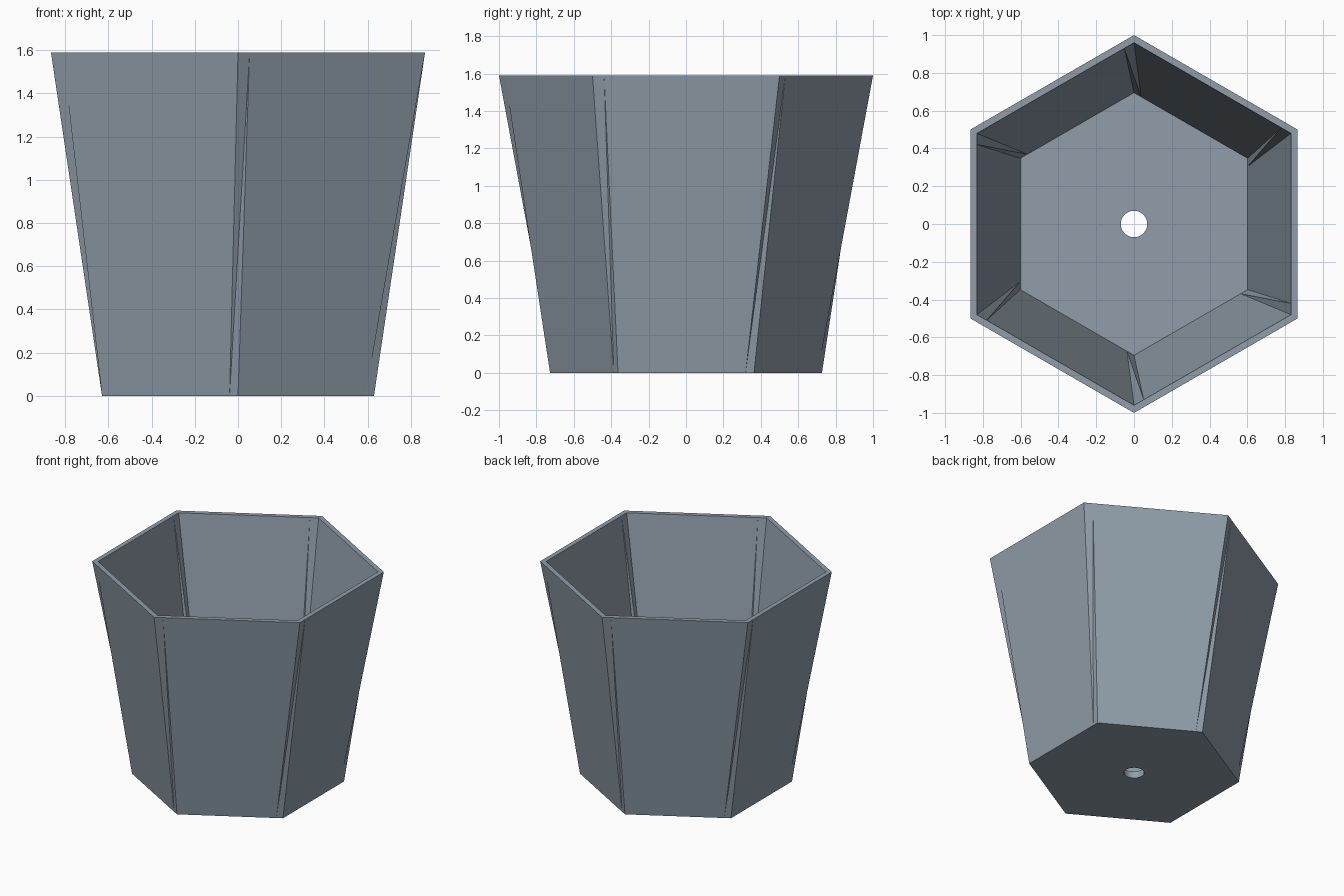
import bpy, bmesh, math
from mathutils import Vector

if "Cube" in bpy.data.objects:
    bpy.data.objects.remove(bpy.data.objects["Cube"])

HEIGHT, FLOOR_Z = 1.59, 0.05
HOLE_R, HOLE_SIDES = 0.07, 32
CUT = 0.062            # corner cut as a share of the side length

mat = bpy.data.materials.new("slate blue grey")
mat.diffuse_color = (0.28, 0.34, 0.40, 1)
mat.use_nodes = True
mat.node_tree.nodes["Principled BSDF"].inputs["Base Color"].default_value = mat.diffuse_color

bm = bmesh.new()


def ring(radius, z, step):
    """Hexagon of 12 points: each corner plus a point just after (+1) or before (-1) it."""
    c = [Vector((radius * math.cos(math.radians(60 * i - 90)),
                 radius * math.sin(math.radians(60 * i - 90)), z)) for i in range(6)]
    pts = []
    for i in range(6):
        near = c[i].lerp(c[(i + step) % 6], CUT)
        pts += [c[i], near] if step > 0 else [near, c[i]]
    return [bm.verts.new(p) for p in pts]


def circle(z):
    return [bm.verts.new((HOLE_R * math.cos(a), HOLE_R * math.sin(a), z))
            for a in (2 * math.pi * i / HOLE_SIDES for i in range(HOLE_SIDES))]


def wall(low, high, cut_corners=False):
    """Join two rings; corner strips are folded along the inward diagonal."""
    n = len(low)
    for i in range(n):
        j = (i + 1) % n
        if cut_corners and i % 2 == 0:
            bm.faces.new((low[i], low[j], high[j]))
            bm.faces.new((low[i], high[j], high[i]))
        else:
            bm.faces.new((low[i], low[j], high[j], high[i]))


def plate(outer, hole):
    """Flat base with a round hole."""
    edges = []
    for loop in (outer, hole):
        for i, v in enumerate(loop):
            w = loop[(i + 1) % len(loop)]
            edges.append(bm.edges.get((v, w)) or bm.edges.new((v, w)))
    bmesh.ops.triangle_fill(bm, edges=edges, use_beauty=True)


# outer and inner shells
out_low, out_top = ring(0.727, 0, -1), ring(1.0, HEIGHT, 1)
in_low, in_top = ring(0.695, FLOOR_Z, -1), ring(0.96, HEIGHT, 1)
wall(out_low, out_top, True)
wall(in_low, in_top, True)

# rim
wall(out_top, in_top)

# underside, floor and drain hole
hole_low, hole_top = circle(0), circle(FLOOR_Z)
wall(hole_low, hole_top)
plate(out_low, hole_low)
plate(in_low, hole_top)

bmesh.ops.recalc_face_normals(bm, faces=bm.faces)
mesh = bpy.data.meshes.new("planter_pot")
bm.to_mesh(mesh)
bm.free()
mesh.materials.append(mat)
pot = bpy.data.objects.new("planter_pot", mesh)
bpy.context.collection.objects.link(pot)
